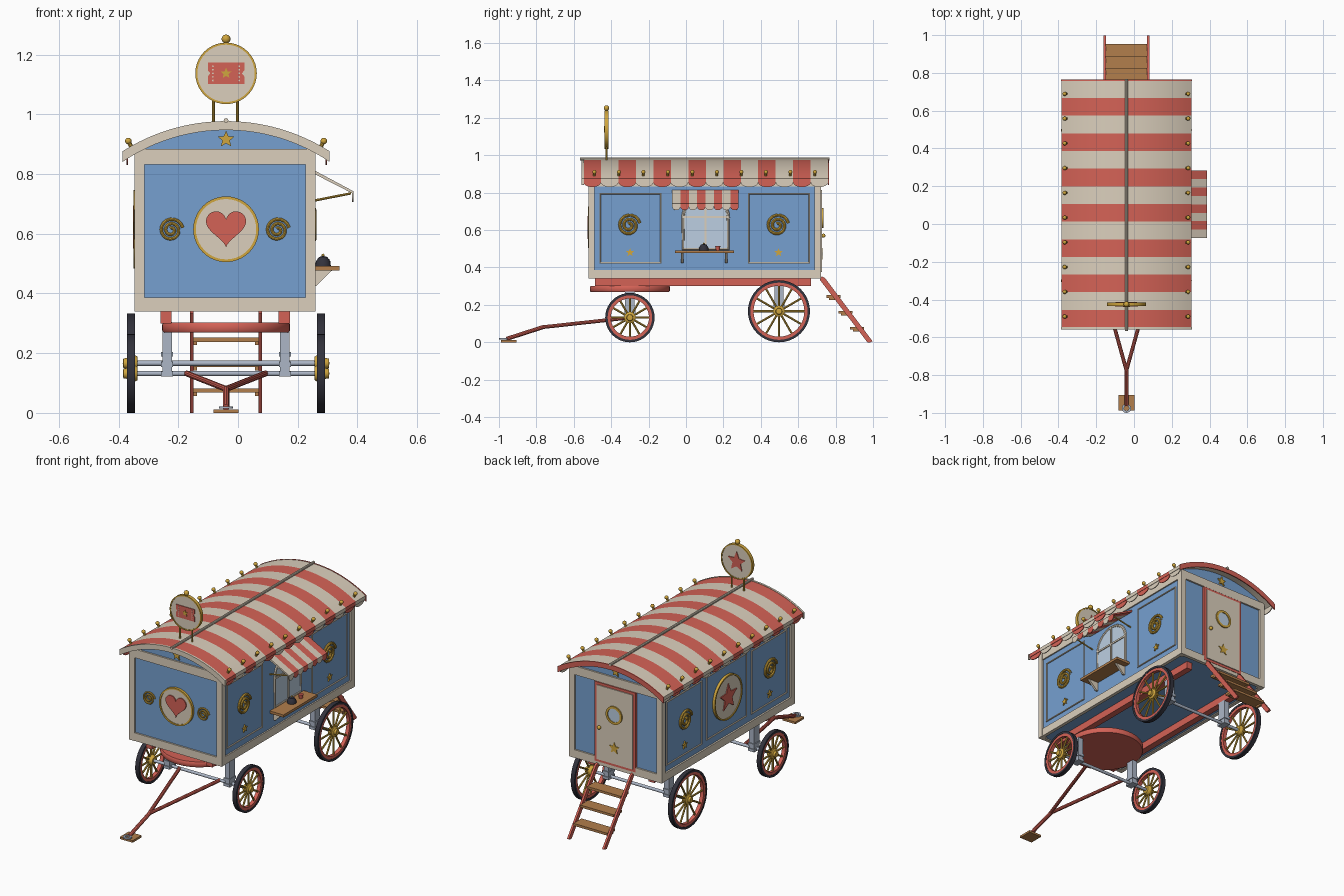
import bpy, bmesh, math
from mathutils import Vector, Matrix

if "Cube" in bpy.data.objects:
    bpy.data.objects.remove(bpy.data.objects["Cube"])

def lin(c):
    c /= 255
    return c / 12.92 if c <= 0.04045 else ((c + 0.055) / 1.055) ** 2.4

def material(name, *rgb):
    m = bpy.data.materials.new(name)
    m.diffuse_color = [lin(c) for c in rgb] + [1]
    m.use_nodes = True
    m.node_tree.nodes["Principled BSDF"].inputs["Base Color"].default_value = m.diffuse_color
    return m

CREAM = material("cream", 219, 207, 188)
RED = material("red", 212, 98, 86)
BLUE = material("blue", 118, 160, 208)
BRASS = material("brass", 208, 166, 62)
WOOD = material("wood", 178, 126, 76)
DARK = material("dark rubber", 50, 50, 60)
STEEL = material("steel", 172, 182, 198)
GLASS = material("glass", 188, 207, 226)
CX = -0.04          # wagon centre line
tau = math.tau

def finish(name, bm, mats):
    bmesh.ops.remove_doubles(bm, verts=bm.verts, dist=1e-5)
    bmesh.ops.recalc_face_normals(bm, faces=bm.faces)
    me = bpy.data.meshes.new(name)
    bm.to_mesh(me)
    bm.free()
    for m in mats:
        me.materials.append(m)
    me.shade_smooth()
    me.set_sharp_from_angle(angle=math.radians(35))
    ob = bpy.data.objects.new(name, me)
    bpy.context.scene.collection.objects.link(ob)
    return ob

def frame(o, u, n):
    """Local x = u, local y = n x u, local z = n."""
    u, n = Vector(u).normalized(), Vector(n).normalized()
    return Matrix.Translation(o) @ Matrix((u, n.cross(u), n)).transposed().to_4x4()

def side(which, a, z, off=0.0):
    """Frame on one wall, at horizontal position a and height z."""
    return {"front": lambda: frame((a, -0.51 - off, z), (1, 0, 0), (0, -1, 0)),
            "back": lambda: frame((a, 0.71 + off, z), (-1, 0, 0), (0, 1, 0)),
            "right": lambda: frame((0.25 + off, a, z), (0, 1, 0), (1, 0, 0)),
            "left": lambda: frame((-0.335 - off, a, z), (0, -1, 0), (-1, 0, 0))}[which]()

def loft(name, pts, hs, M, mats, pick=lambda i: 0):
    """Extrude a 2D outline through the levels hs, colouring each segment."""
    bm = bmesh.new()
    rings = [[bm.verts.new(M @ Vector((p[0], p[1], h))) for p in pts] for h in hs]
    n = len(pts)
    for i in range(len(hs) - 1):
        for j in range(n):
            k = (j + 1) % n
            bm.faces.new((rings[i][j], rings[i][k], rings[i+1][k], rings[i+1][j])).material_index = pick(i)
    bm.faces.new(rings[0][::-1]).material_index = pick(0)
    bm.faces.new(rings[-1]).material_index = pick(len(hs) - 2)
    return finish(name, bm, mats)

def plate(name, pts, M, mat, d=0.008):
    return loft(name, pts, (0, d), M, [mat])

def rect(w, h):
    return [(-w/2, -h/2), (w/2, -h/2), (w/2, h/2), (-w/2, h/2)]

def box(name, x0, x1, y0, y1, z0, z1, mat):
    return loft(name, [(x0, y0), (x1, y0), (x1, y1), (x0, y1)], (z0, z1), Matrix(), [mat])

def circle(r, n=40):
    return [(r * math.cos(tau*i/n), r * math.sin(tau*i/n)) for i in range(n)]

def star(r):
    return [((r if i % 2 == 0 else r*0.45) * math.sin(tau*i/10),
             (r if i % 2 == 0 else r*0.45) * math.cos(tau*i/10)) for i in range(10)]

def rod(name, p, q, r, mat, n=10):
    d = Vector(q) - Vector(p)
    u = d.orthogonal()
    return loft(name, circle(r, n), (0, d.length), frame(p, u, d), [mat])

def lathe(name, prof, M, mat, n=40, closed=False):
    bm = bmesh.new()
    rings = [[bm.verts.new(M @ Vector((r*math.cos(tau*i/n), r*math.sin(tau*i/n), h))) for i in range(n)] for r, h in prof]
    for a in range(len(prof) if closed else len(prof) - 1):
        A, B = rings[a], rings[(a+1) % len(prof)]
        for i in range(n):
            bm.faces.new((A[i], A[(i+1) % n], B[(i+1) % n], B[i]))
    return finish(name, bm, [mat])

def ring(name, r0, r1, h0, h1, M, mat):
    return lathe(name, [(r0, h0), (r1, h0), (r1, h1), (r0, h1)], M, mat, closed=True)

def ball(name, c, r, mat):
    prof = [(r*math.sin(math.pi*i/8), -r*math.cos(math.pi*i/8)) for i in range(9)]
    return lathe(name, prof, Matrix.Translation(c), mat, 14)

def tube(name, pts, r, M, mat, cyclic=False):
    cu = bpy.data.curves.new(name, "CURVE")
    cu.dimensions, cu.bevel_depth, cu.bevel_resolution = "3D", r, 2
    sp = cu.splines.new("POLY")
    sp.points.add(len(pts) - 1)
    for p, q in zip(sp.points, pts):
        p.co = (*(M @ Vector((q[0], q[1], 0))), 1)
    sp.use_cyclic_u = cyclic
    tmp = bpy.data.objects.new(name + "_path", cu)
    bm = bmesh.new()
    bm.from_mesh(tmp.to_mesh())
    bpy.data.objects.remove(tmp)
    return finish(name, bm, [mat])

def spiral(name, R, M):
    pts = [(R*(1 - 0.85*t/40)*math.cos(tau*2.3*t/40 + 0.2), R*(1 - 0.85*t/40)*math.sin(tau*2.3*t/40 + 0.2)) for t in range(41)]
    return tube(name, pts, R*0.13, M, BRASS)

def medallion(name, r, M):
    plate(name, circle(r), M, CREAM, 0.01)
    ring(name + "_rim", r - 0.006, r + 0.003, 0, 0.015, M, BRASS)

# body, gable and cream frame
box("body", -0.335, 0.25, -0.51, 0.71, 0.345, 0.882, BLUE)
def arc(R, hw, n=24):
    return [(R*math.sin(a), 0.33 + R*math.cos(a)) for a in [math.asin(hw/R)*(2*i/n - 1) for i in range(n+1)]]
XZ = frame((CX, 0, 0), (1, 0, 0), (0, -1, 0))    # local z points forward
loft("gable", [(-0.29, 0.87)] + arc(0.63, 0.29) + [(0.29, 0.87)], (-0.71, 0.51), XZ, [BLUE])
for x0 in (-0.347, 0.226):
    for y0 in (-0.522, 0.687):
        box("corner_post", x0, x0 + 0.034, y0, y0 + 0.034, 0.34, 0.883, CREAM)
for z0, z1 in ((0.34, 0.387), (0.832, 0.883)):
    for x0 in (-0.345, 0.238):
        box("side_beam", x0, x0 + 0.02, -0.5, 0.7, z0, z1, CREAM)
    for y0 in (-0.52, 0.7):
        box("end_beam", -0.33, 0.245, y0, y0 + 0.02, z0, z1, CREAM)

# striped barrel roof with end rims and ridge pole
Y0, N = -0.548, 14
S = 1.308 / N
def shell(ro, ri, w):
    return arc(ro, w) + arc(ri, w)[::-1]
loft("roof", shell(0.645, 0.627, 0.344), [-(Y0 + i*S) for i in range(N+1)], XZ, [RED, CREAM], lambda i: i % 2)
loft("front_roof_rim", shell(0.647, 0.617, 0.346), (0.546, 0.558), XZ, [CREAM])
loft("back_roof_rim", shell(0.647, 0.617, 0.346), (-0.764, -0.758), XZ, [RED])
rod("ridge_pole", (CX, -0.567, 0.979), (CX, 0.768, 0.979), 0.008, CREAM)

# scalloped valances and brass roof knobs
def scallop(w, h):
    return [(-w/2, 0)] + [(-w/2*math.cos(math.pi*i/10), -h*0.45 - h*0.55*math.sin(math.pi*i/10)) for i in range(11)] + [(w/2, 0)]
for s in (-1, 1):
    for i in range(N):
        M = frame((CX + s*0.333, Y0 + (i + 0.5)*S, 0.876), (0, 1, 0), (1, 0, 0))
        plate("roof_scallop", scallop(S, 0.046), M, CREAM if i % 2 else RED, 0.005)
    for i in range(10):
        y = -0.49 + i*0.131
        p, d = Vector((CX + s*0.316, y, 0.888)), Vector((s*0.45, 0, 0.89))
        rod("roof_knob_stem", p, p + d*0.02, 0.007, BRASS)
        ball("roof_knob", p + d*0.025, 0.011, BRASS)

# round sign on the roof
for x in (-0.082, -0.002):
    rod("sign_post", (x, -0.425, 0.96), (x, -0.425, 1.07), 0.005, BRASS)
SF = frame((CX, -0.425, 1.137), (1, 0, 0), (0, -1, 0))
SB = frame((CX, -0.425, 1.137), (-1, 0, 0), (0, 1, 0))
loft("sign_disc", circle(0.1), (-0.007, 0.007), SF, [CREAM])
ring("sign_rim", 0.096, 0.103, -0.01, 0.01, SF, BRASS)
ticket = [(-0.061, -0.036), (0.061, -0.036), (0.061, -0.01), (0.053, 0), (0.061, 0.01),
          (0.061, 0.036), (-0.061, 0.036), (-0.061, 0.01), (-0.053, 0), (-0.061, -0.01)]
loft("sign_ticket", ticket, (0.006, 0.011), SF, [RED])
loft("sign_ticket_star", star(0.019), (0.01, 0.014), SF, [BRASS])
loft("sign_back_star", star(0.06), (0.006, 0.011), SB, [RED])
for x in (-0.044, 0.044):
    for z in (-0.024, -0.012, 0, 0.012, 0.024):
        loft("ticket_dot", [(x + a, z + b) for a, b in circle(0.003, 8)], (0.01, 0.012), SF, [CREAM])
ball("sign_finial", (CX, -0.425, 1.252), 0.015, BRASS)

# front decoration
M = side("front", CX, 0.615)
medallion("front_medallion", 0.107, M)
heart = [(0.0042*16*math.sin(t)**3, 0.01 + 0.0042*(13*math.cos(t) - 5*math.cos(2*t) - 2*math.cos(3*t) - math.cos(4*t)))
         for t in [tau*i/48 for i in range(48)]]
loft("front_heart", heart, (0.009, 0.016), M, [RED])
for x in (-0.224, 0.132):
    spiral("front_spiral", 0.04, side("front", x, 0.612, 0.004))
for w in ("front", "back"):
    plate("gable_star", star(0.029), side(w, CX, 0.916), BRASS)

# side panels with spirals and stars
for w in ("right", "left"):
    for y in (-0.297, 0.497):
        tube("panel_frame", rect(0.325, 0.37), 0.006, side(w, y, 0.61), CREAM, True)
        spiral("panel_spiral", 0.06, side(w, y - 0.008, 0.625, 0.005))
        plate("panel_star", star(0.023), side(w, y - 0.002, 0.48), BRASS)
M = side("left", 0.1, 0.615)
tube("left_middle_frame", rect(0.37, 0.37), 0.006, M, CREAM, True)
medallion("left_medallion", 0.128, M)
loft("left_star", star(0.08), (0.009, 0.016), M, [RED])

# arched serving window
M = side("right", 0.105, 0.5)
arch = [(-0.12, 0), (0.12, 0)] + [(0.12*math.cos(math.pi*i/16), 0.17 + 0.11*math.sin(math.pi*i/16)) for i in range(17)]
plate("window_glass", arch, M, GLASS, 0.004)
tube("window_frame", arch, 0.009, M, CREAM, True)
plate("window_mullion", [(-0.005, 0), (0.005, 0), (0.005, 0.28), (-0.005, 0.28)], M, CREAM, 0.009)
plate("window_bar", [(-0.12, 0.165), (0.12, 0.165), (0.12, 0.175), (-0.12, 0.175)], M, CREAM, 0.009)

# awning
AX = frame((0, 0, 0), (1, 0, 0), (0, -1, 0))
slope = [(0.25, 0.803), (0.383, 0.735), (0.387, 0.742), (0.25, 0.815)]
A = 0.356 / 8
loft("awning", slope, [0.074 - i*A for i in range(9)], AX, [CREAM, RED], lambda i: i % 2)
for i in range(8):
    M = frame((0.382, -0.074 + (i + 0.5)*A, 0.742), (0, 1, 0), (1, 0, 0))
    plate("awning_scallop", scallop(A, 0.036), M, RED if i % 2 else CREAM, 0.004)
for y in (-0.06, 0.268):
    rod("awning_arm", (0.25, y, 0.71), (0.378, y, 0.735), 0.004, BRASS, 8)

# counter, brackets, bell and cup
box("counter", 0.25, 0.34, -0.06, 0.257, 0.477, 0.492, WOOD)
for y in (-0.02, 0.215):
    loft("counter_bracket", [(0.25, 0.425), (0.262, 0.425), (0.315, 0.477), (0.25, 0.477)], (-y - 0.006, -y + 0.006), AX, [CREAM])
lathe("counter_bell", [(0, 0.492), (0.026, 0.492), (0.024, 0.508), (0.014, 0.522), (0, 0.526)], Matrix.Translation((0.285, 0.095, 0)), DARK, 16)
ball("bell_button", (0.285, 0.095, 0.528), 0.005, BRASS)
lathe("counter_cup", [(0, 0.492), (0.01, 0.492), (0.014, 0.515), (0, 0.515)], Matrix.Translation((0.293, 0.17, 0)), RED, 16)

# back door
plate("door_frame", rect(0.27, 0.47), side("back", CX, 0.595), RED, 0.012)
plate("door", rect(0.235, 0.44), side("back", CX, 0.595, 0.008), CREAM, 0.009)
M = side("back", CX, 0.665, 0.016)
plate("door_porthole", circle(0.043), M, GLASS, 0.003)
ring("porthole_rim", 0.04, 0.053, 0, 0.008, M, BRASS)
plate("door_star", star(0.035), side("back", CX, 0.47, 0.016), BRASS, 0.005)
ball("door_knob", (0.055, 0.735, 0.57), 0.011, BRASS)

# chassis and turntable
for x in (-0.241, 0.155):
    box("chassis_rail", x - 0.019, x + 0.019, -0.487, 0.668, 0.3, 0.342, RED)
lathe("turntable", [(0, 0.27), (0.21, 0.27), (0.214, 0.276), (0.214, 0.296), (0.21, 0.302), (0, 0.302)], Matrix.Translation((CX, -0.3, 0)), RED, 48)

# axles and wheels
for y, R, top in ((-0.3, 0.132, 0.272), (0.497, 0.166, 0.305)):
    rod("axle", (CX - 0.33, y, R), (CX + 0.33, y, R), 0.009, STEEL, 12)
    for s in (-1, 1):
        x = CX + s*0.197
        box("axle_post", x - 0.016, x + 0.016, y - 0.025, y + 0.025, R - 0.005, top, STEEL)
        for z in (R - 0.002, R + 0.03):
            box("axle_clamp", x - 0.02, x + 0.02, y - 0.03, y + 0.03, z - 0.008, z + 0.008, STEEL)
        M = frame((CX + s*0.318, y, R), (0, 1, 0), (s, 0, 0))
        ring("wheel_tyre", R - 0.013, R, -0.013, 0.013, M, DARK)
        ring("wheel_rim", R - 0.03, R - 0.012, -0.011, 0.011, M, RED)
        lathe("wheel_hub", [(0, -0.022), (0.022, -0.022), (0.03, -0.008), (0.03, 0.008), (0.018, 0.014), (0.016, 0.026), (0, 0.028)], M, BRASS, 20)
        for i in range(12):
            a = tau*i/12
            d = Vector((math.cos(a), math.sin(a), 0))
            rod("wheel_spoke", M @ (d*0.02), M @ (d*(R - 0.025)), 0.0055, BRASS, 8)

# tow bar with foot plate
for s in (-1, 1):
    rod("tow_arm", (CX + s*0.132, -0.3, 0.132), (CX, -0.775, 0.08), 0.01, RED)
rod("tow_bar", (CX, -0.765, 0.081), (CX, -0.96, 0.018), 0.011, RED)
box("foot_plate", CX - 0.042, CX + 0.042, -0.988, -0.905, 0, 0.012, WOOD)
ring("tow_ring", 0.013, 0.024, 0.014, 0.022, Matrix.Translation((CX, -0.976, 0)), STEEL)

# back steps
for x in (-0.155, 0.075):
    p = [(0.715, 0.335), (0.725, 0.352), (0.742, 0.345), (0.998, 0.005), (0.985, 0), (0.97, 0)]
    loft("step_stringer", p, (x - 0.006, x + 0.006), frame((0, 0, 0), (0, 1, 0), (1, 0, 0)), [RED])
for y, z in ((0.785, 0.245), (0.85, 0.16), (0.912, 0.075)):
    box("step_tread", -0.15, 0.07, y - 0.035, y + 0.04, z - 0.007, z + 0.007, WOOD)
    for x in (-0.143, 0.063):
        box("step_cleat", x - 0.006, x + 0.006, y - 0.02, y + 0.02, z - 0.018, z - 0.007, WOOD)
